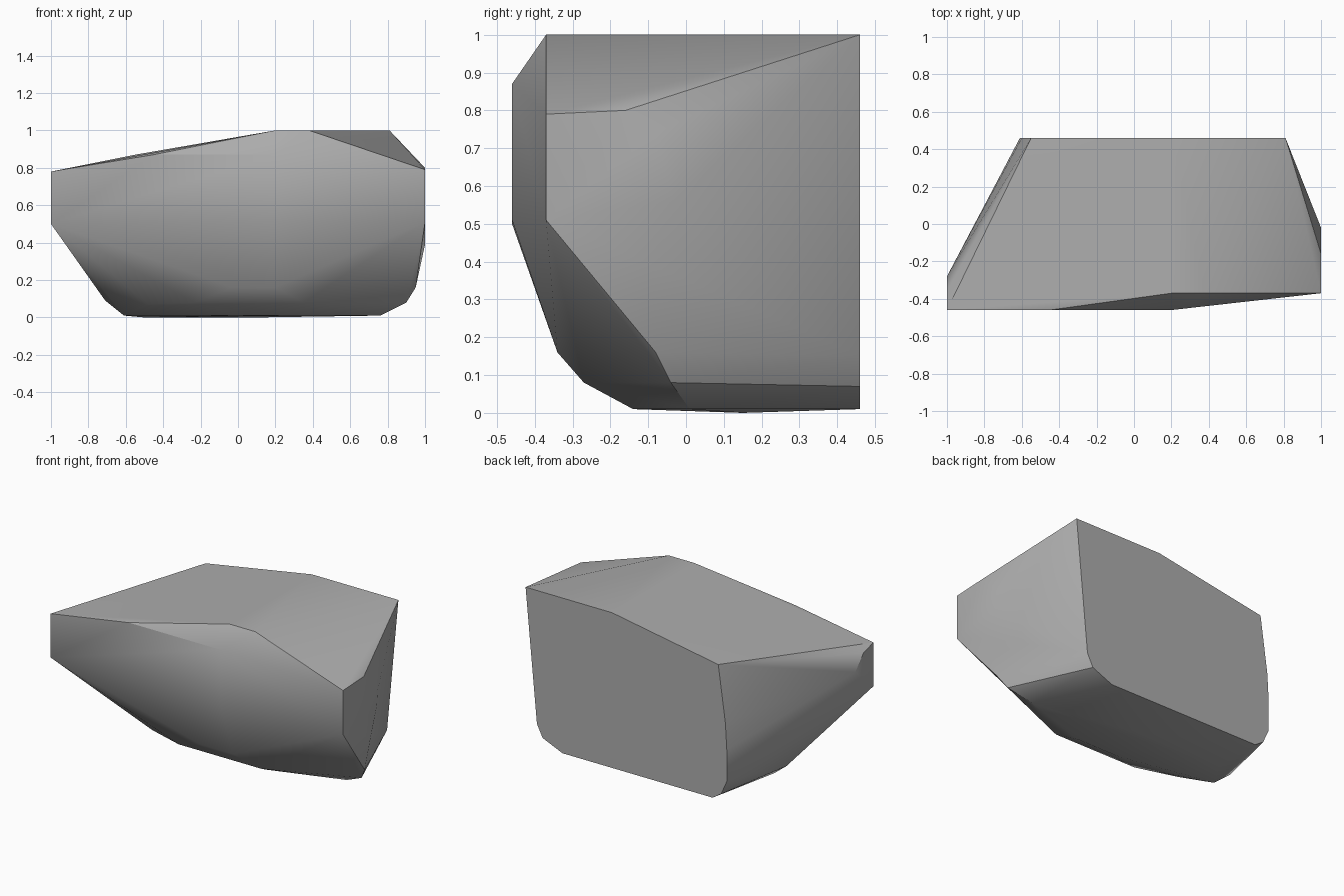
import bpy
import bmesh
import math

default_cube = bpy.data.objects.get("Cube")
if default_cube:
    bpy.data.objects.remove(default_cube, do_unlink=True)


def make_material(name, colour):
    material = bpy.data.materials.new(name)
    material.use_nodes = True
    material.diffuse_color = colour
    shader = material.node_tree.nodes["Principled BSDF"]
    shader.inputs["Base Color"].default_value = colour
    shader.inputs["Roughness"].default_value = 0.9
    return material


def build_hull(name, points, material, smooth_angle):
    """Wrap a convex skin round the corner points."""
    bm = bmesh.new()
    for point in points:
        bm.verts.new(point)
    result = bmesh.ops.convex_hull(bm, input=bm.verts[:])
    loose = set(result["geom_interior"]) | set(result["geom_unused"])
    loose = [v for v in loose if isinstance(v, bmesh.types.BMVert)]
    bmesh.ops.delete(bm, geom=loose, context="VERTS")
    # Merge nearly flat triangles into the broad cut planes
    bmesh.ops.dissolve_limit(bm, angle_limit=math.radians(1),
                             verts=bm.verts[:], edges=bm.edges[:])
    bmesh.ops.recalc_face_normals(bm, faces=bm.faces[:])
    mesh = bpy.data.meshes.new(name)
    bm.to_mesh(mesh)
    bm.free()
    mesh.materials.append(material)
    rock = bpy.data.objects.new(name, mesh)
    bpy.context.collection.objects.link(rock)
    bpy.ops.object.select_all(action="DESELECT")
    rock.select_set(True)
    bpy.context.view_layer.objects.active = rock
    bpy.ops.object.shade_smooth_by_angle(angle=math.radians(smooth_angle))
    return rock


# Flat back cut, as an outline in x and z
back_y = 0.46
back_outline = [(.81, 1), (.2, 1), (-.55, .87), (-.6, .51), (-.61, .34),
                (-.61, .14), (-.57, .05), (-.51, .01), (.55, .01),
                (.69, .07), (.73, .15)]
back = [(x, back_y, z) for x, z in back_outline]

# Flat facet at the left end, as an outline in y and z
left_end = [(1, y, z) for y, z in
            [(-.37, .79), (-.16, .8), (-.08, .74), (-.02, .66),
             (-.03, .56), (-.09, .39), (-.37, .51)]]

# Flat facet at the right end, as an outline in y and z
right_end = [(-1, y, z) for y, z in
             [(-.46, .78), (-.36, .75), (-.28, .66), (-.46, .5)]]

# Upper front edge and the chamfer below it
upper_front = [(.2, -.37, 1), (.38, -.37, 1),
               (.2, -.46, .87), (-.45, -.46, .87), (.2, -.46, .51)]

# Rounded belly, from the front slope down to the base
belly = [(-.03, -.34, .16), (.2, -.34, .16), (-.23, -.27, .08),
         (.35, -.27, .08), (-.48, -.18, .07), (-.71, 0, .09),
         (-.61, -.02, .01), (0, -.14, .01), (.3, -.14, .01)]

# Rounded lower corner on the left
lower_corner = [(.95, -.08, .16), (.9, -.04, .08), (.76, .01, .01)]

# Lowest points of the base
base = [(x, .15, 0) for x in (-.5, .1)]

stone_grey = make_material("stone_grey", (.42, .42, .42, 1))
build_hull("rock",
           back + left_end + right_end + upper_front + belly
           + lower_corner + base,
           stone_grey, smooth_angle=30)
